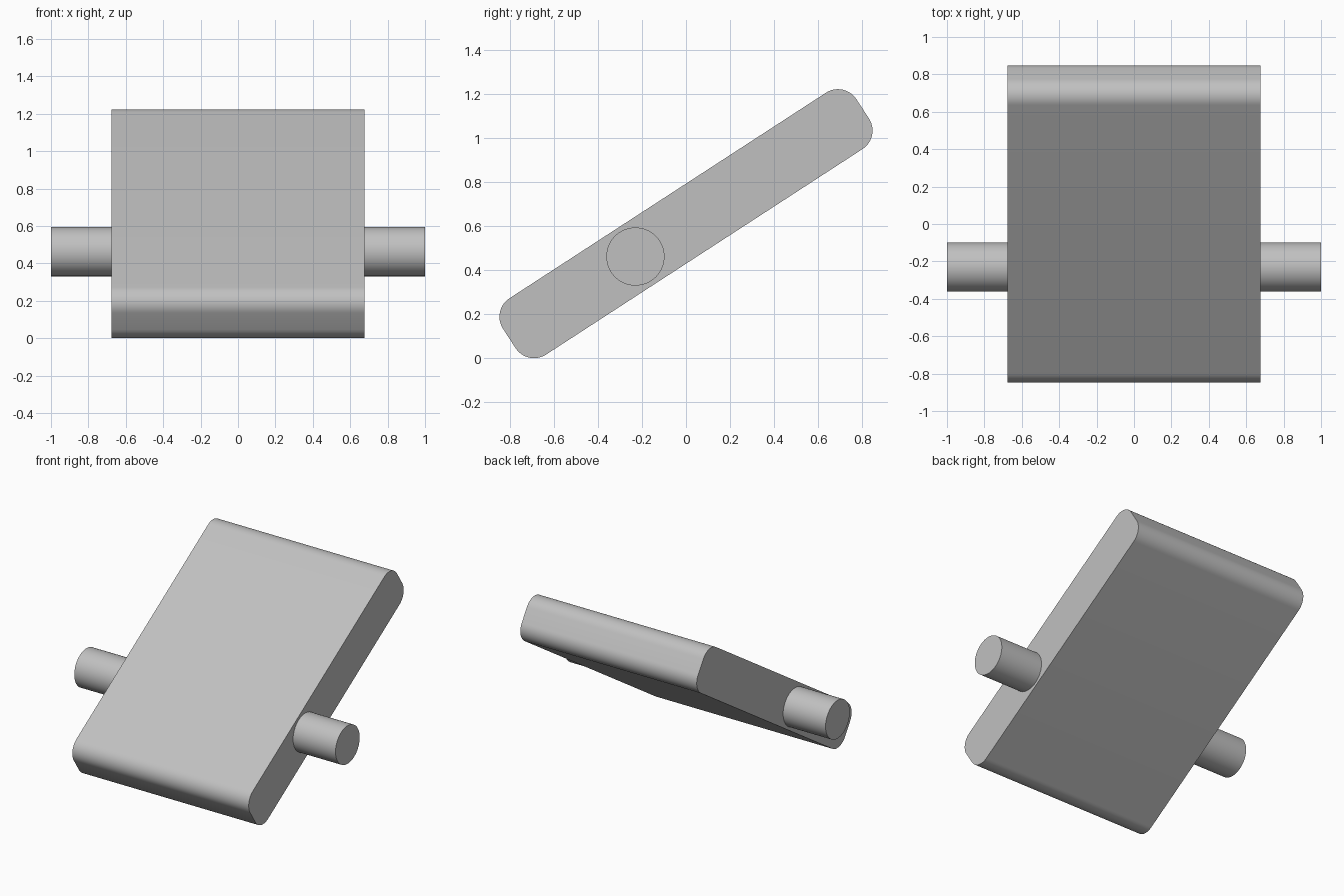
import bpy, bmesh, math
from mathutils import Matrix, Vector

cube = bpy.data.objects.get("Cube")
if cube:
    bpy.data.objects.remove(cube, do_unlink=True)

TILT = math.radians(33)
CENTRE = Vector((0, 0, 0.612))
WIDTH, LENGTH, THICK, ROUND = 1.35, 1.914, 0.305, 0.1
PIN_RADIUS, PIN_OFFSET = 0.132, -0.274

grey = bpy.data.materials.new("light grey")
grey.use_nodes = True
colour = (0.53, 0.53, 0.53, 1)
grey.diffuse_color = colour
grey.node_tree.nodes["Principled BSDF"].inputs["Base Color"].default_value = colour


def finish(name, bm):
    bmesh.ops.recalc_face_normals(bm, faces=bm.faces)
    mesh = bpy.data.meshes.new(name)
    bm.to_mesh(mesh)
    bm.free()
    mesh.materials.append(grey)
    obj = bpy.data.objects.new(name, mesh)
    bpy.context.collection.objects.link(obj)
    bpy.ops.object.select_all(action="DESELECT")
    obj.select_set(True)
    bpy.context.view_layer.objects.active = obj
    bpy.ops.object.shade_smooth_by_angle(angle=math.radians(30))
    return obj


# Slab with its four crosswise edges rounded, then tilted up to the back
bm = bmesh.new()
bmesh.ops.create_cube(bm, size=1)
bmesh.ops.scale(bm, vec=(WIDTH, LENGTH, THICK), verts=bm.verts)
cross = [e for e in bm.edges if abs(e.verts[0].co.x - e.verts[1].co.x) > 0.1]
bmesh.ops.bevel(bm, geom=cross, offset=ROUND, segments=12, profile=0.5, affect="EDGES")
slab = finish("slab", bm)
slab.rotation_euler.x = TILT
slab.location = CENTRE

# Pivot pins on both sides, open where they meet the slab
pin_at = CENTRE + Matrix.Rotation(TILT, 3, "X") @ Vector((0, PIN_OFFSET, 0))
inner = WIDTH / 2
for name, side in (("left_pin", 1), ("right_pin", -1)):
    bm = bmesh.new()
    bmesh.ops.create_cone(bm, cap_ends=True, segments=64, radius1=PIN_RADIUS,
                          radius2=PIN_RADIUS, depth=1 - inner)
    bmesh.ops.rotate(bm, matrix=Matrix.Rotation(math.pi / 2, 3, "Y"), verts=bm.verts)
    bmesh.ops.translate(bm, vec=(side * (1 + inner) / 2, 0, 0), verts=bm.verts)
    hidden = [f for f in bm.faces if abs(f.calc_center_median().x) < inner + 0.01]
    bmesh.ops.delete(bm, geom=hidden, context="FACES")
    finish(name, bm).location = pin_at
